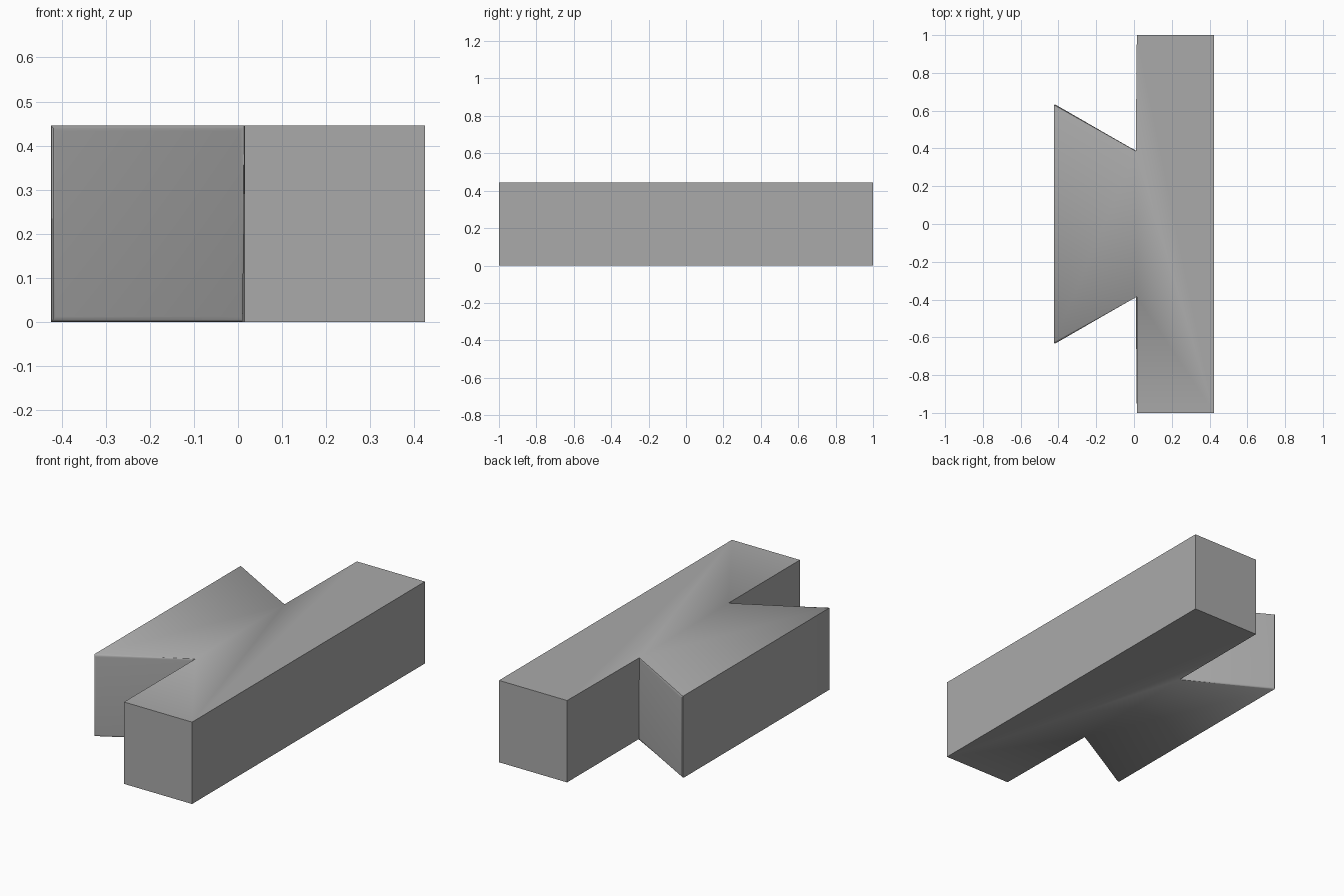
import bpy, bmesh, math

if "Cube" in bpy.data.objects:
    bpy.data.objects.remove(bpy.data.objects["Cube"])

HEIGHT = 0.445
X_OUT, X_MID = 0.424, 0.015      # bar and tail extents
FLARE = math.tan(math.radians(30))
Y_TIP = 0.637
Y_ROOT = Y_TIP - (X_OUT + X_MID) * FLARE

# Half outline of the dovetail block, mirrored across y
half = [(X_OUT, 1), (X_MID, 1), (X_MID, Y_ROOT), (-X_OUT, Y_TIP)]
outline = half + [(x, -y) for x, y in reversed(half)]

bm = bmesh.new()
base = bm.faces.new([bm.verts.new((x, y, 0)) for x, y in outline])
top = bmesh.ops.extrude_face_region(bm, geom=[base])["geom"]
bmesh.ops.translate(bm, vec=(0, 0, HEIGHT),
                    verts=[v for v in top if isinstance(v, bmesh.types.BMVert)])
bmesh.ops.recalc_face_normals(bm, faces=bm.faces)

# Small rounding around both slanted cheeks
cheeks = [f for f in bm.faces if abs(f.normal.x) > 0.1 and abs(f.normal.y) > 0.1]
edges = list({e for f in cheeks for e in f.edges})
bmesh.ops.bevel(bm, geom=edges, offset=0.012, offset_type='OFFSET', segments=3,
                profile=0.5, affect='EDGES', clamp_overlap=True)

mesh = bpy.data.meshes.new("dovetail_block")
bm.to_mesh(mesh)
bm.free()
block = bpy.data.objects.new("dovetail_block", mesh)
bpy.context.collection.objects.link(block)

# Plain grey
grey = bpy.data.materials.new("grey")
grey.diffuse_color = (0.4, 0.4, 0.4, 1)
grey.use_nodes = True
grey.node_tree.nodes["Principled BSDF"].inputs["Base Color"].default_value = grey.diffuse_color
mesh.materials.append(grey)

bpy.context.view_layer.objects.active = block
block.select_set(True)
bpy.ops.object.shade_smooth_by_angle(angle=math.radians(35))
